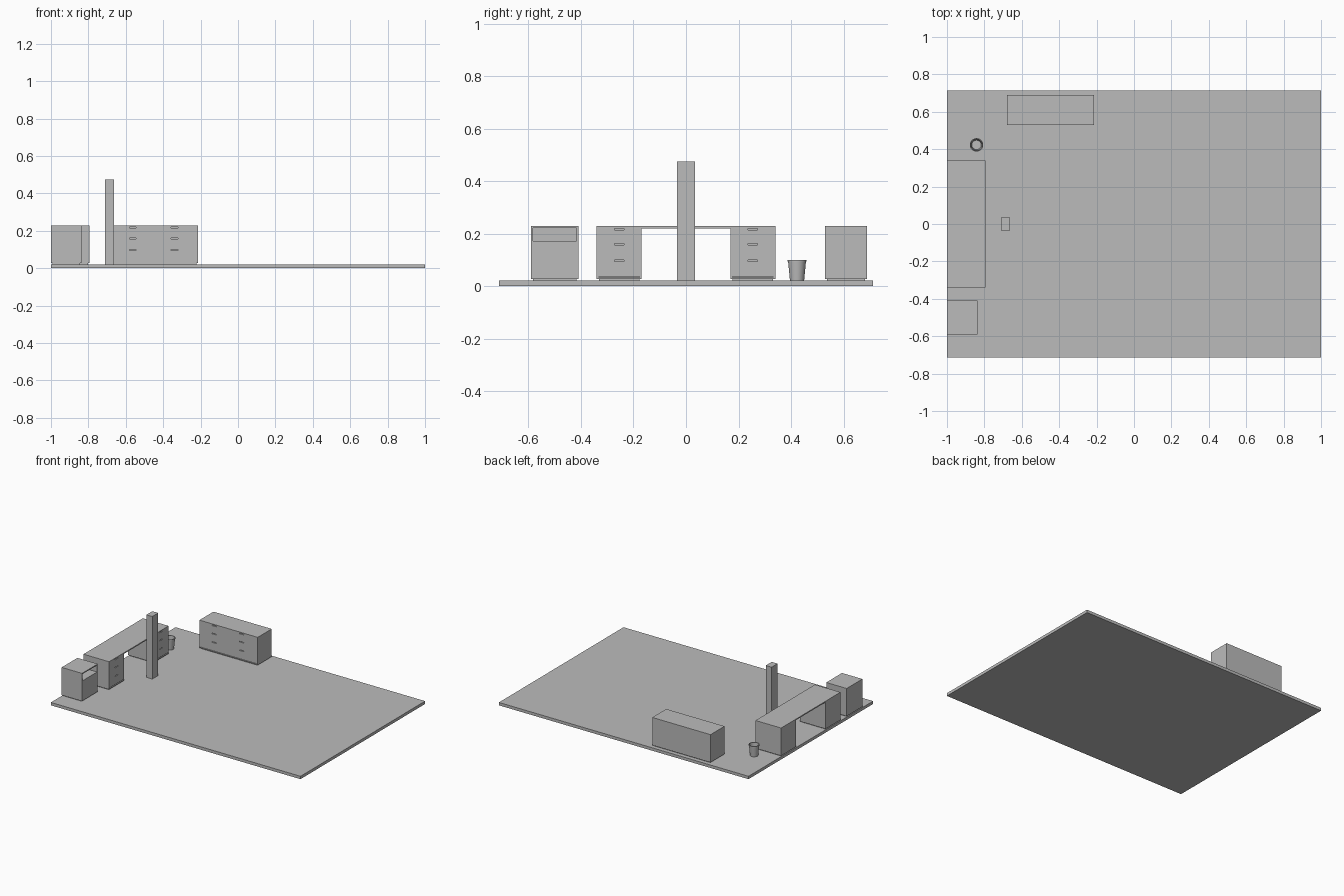
import bpy, bmesh, math

if "Cube" in bpy.data.objects:
    bpy.data.objects.remove(bpy.data.objects["Cube"])

grey = bpy.data.materials.new("plain_grey")
grey.diffuse_color = (0.5, 0.5, 0.5, 1)
grey.use_nodes = True
grey.node_tree.nodes["Principled BSDF"].inputs["Base Color"].default_value = grey.diffuse_color


def add_object(name, bm):
    mesh = bpy.data.meshes.new(name)
    bmesh.ops.recalc_face_normals(bm, faces=bm.faces)
    bm.to_mesh(mesh)
    bm.free()
    mesh.materials.append(grey)
    ob = bpy.data.objects.new(name, mesh)
    bpy.context.collection.objects.link(ob)
    return ob


def add_box(bm, lo, hi):
    verts = bmesh.ops.create_cube(bm, size=1)["verts"]
    for v in verts:
        for i in range(3):
            v.co[i] = lo[i] if v.co[i] < 0 else hi[i]


def boxes(name, *pairs):
    bm = bmesh.new()
    for lo, hi in pairs:
        add_box(bm, lo, hi)
    return add_object(name, bm)


def cut(ob, cutter):
    mod = ob.modifiers.new("cut", "BOOLEAN")
    mod.operation = "DIFFERENCE"
    mod.solver = "EXACT"
    mod.object = cutter
    cutter.hide_render = True
    cutter.hide_set(True)


FLOOR, TOP, GAP = 0.021, 0.228, 0.006
HANDLE_Z = (0.218, 0.159, 0.097)


def cabinet(name, lo, hi, top):
    """Cabinet body standing on a low inset plinth."""
    body = boxes(name, ((lo[0], lo[1], FLOOR + GAP), (hi[0], hi[1], top)))
    boxes(name + "_plinth", ((lo[0] + .008, lo[1] + .008, FLOOR),
                             (hi[0] - .008, hi[1] - .008, FLOOR + GAP)))
    return body


# Floor slab and post
boxes("floor", ((-1, -.713, 0), (1, .713, FLOOR)))
boxes("post", ((-.71, -.034, FLOOR), (-.663, .034, .474)))

# Desk: thin top over two drawer pedestals
boxes("desk_top", ((-1, -.34, .22), (-.795, .34, TOP)))
for side, a, b in (("front", -.34, -.17), ("back", .17, .34)):
    ped = cabinet("desk_pedestal_" + side, (-1, a), (-.795, b), .221)
    mid = (a + b) / 2
    slots = [((-.807, mid - .018, z - .0025), (-.785, mid + .018, z + .0025))
             for z in HANDLE_Z[1:]]
    slots.append(((-.807, mid - .018, .2145), (-.785, mid + .018, .2195)))
    # Groove under the lowest drawer
    slots.append(((-.801, a + .008, .032), (-.785, b - .008, .037)))
    cut(ped, boxes("pedestal_cutter_" + side, *slots))

# Long low dresser with two columns of drawers facing the front
dresser = cabinet("dresser", (-.68, .53), (-.213, .69), TOP)
slots = [((x - .018, .52, z - .0025), (x + .018, .542, z + .0025))
         for x in (-.563, -.34) for z in HANDLE_Z]
slots.append(((-.672, .52, .032), (-.221, .536, .037)))
cut(dresser, boxes("dresser_cutter", *slots))

# Nightstand with an open shelf
stand = cabinet("nightstand", (-1, -.59), (-.837, -.41), TOP)
cut(stand, boxes("nightstand_cutter", ((-.992, -.583, .172), (-.82, -.417, .221))))

# Waste bin: tapered hollow cup
bm = bmesh.new()
N = 32
profile = [(.027, FLOOR), (.034, .094), (.036, .094), (.036, .1), (.031, .1), (.025, FLOOR + .004)]
rings = [[bm.verts.new((-.842 + r * math.cos(2 * math.pi * i / N),
                        .423 + r * math.sin(2 * math.pi * i / N), z)) for i in range(N)]
         for r, z in profile]
for low, high in zip(rings, rings[1:]):
    for i in range(N):
        j = (i + 1) % N
        bm.faces.new((low[i], low[j], high[j], high[i]))
bm.faces.new(rings[0][::-1])
bm.faces.new(rings[-1])
waste_bin = add_object("waste_bin", bm)
bpy.context.view_layer.objects.active = waste_bin
waste_bin.select_set(True)
bpy.ops.object.shade_smooth_by_angle(angle=math.radians(30))
